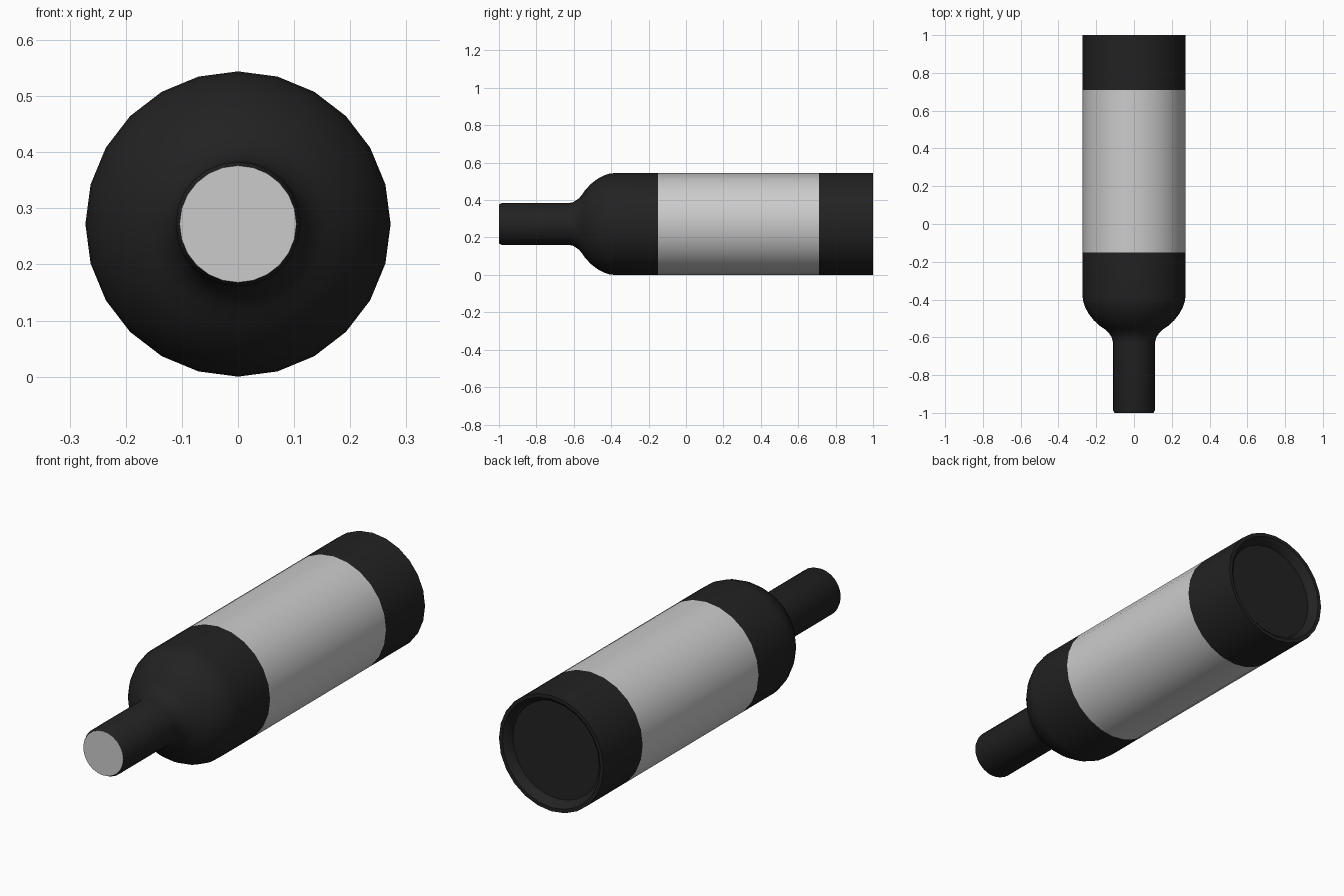
import bpy, bmesh, math

if "Cube" in bpy.data.objects:
    bpy.data.objects.remove(bpy.data.objects["Cube"])

SIDES = 24
R = 0.272      # body radius, also the height of the axis
NECK = 0.111


def material(name, value):
    m = bpy.data.materials.new(name)
    m.diffuse_color = (value, value, value, 1)
    m.use_nodes = True
    m.node_tree.nodes["Principled BSDF"].inputs["Base Color"].default_value = m.diffuse_color
    return m


def lathe(name, profile, mat=None):
    """Spin (radius, y) points, ordered front to back, around the bottle axis."""
    bm = bmesh.new()
    rings = []
    for r, y in profile:
        if r == 0:
            rings.append([bm.verts.new((0, y, R))] * SIDES)
            continue
        angles = [2 * math.pi * i / SIDES for i in range(SIDES)]
        rings.append([bm.verts.new((r * math.cos(a), y, R + r * math.sin(a))) for a in angles])
    for a, b in zip(rings, rings[1:]):
        for i in range(SIDES):
            j = (i + 1) % SIDES
            bm.faces.new(dict.fromkeys((a[i], b[i], b[j], a[j])))
    mesh = bpy.data.meshes.new(name)
    bm.to_mesh(mesh)
    bm.free()
    ob = bpy.data.objects.new(name, mesh)
    bpy.context.collection.objects.link(ob)
    if mat:
        mesh.materials.append(mat)
    bpy.ops.object.select_all(action='DESELECT')
    ob.select_set(True)
    bpy.context.view_layer.objects.active = ob
    bpy.ops.object.shade_smooth_by_angle(angle=math.radians(40))
    return ob


glass = material("dark_glass", 0.016)

# Grey mouth disc
lathe("mouth_cap", [(0, -1.0), (0.104, -1.0)])

# Neck, shoulder and front part of the body
lathe("neck_and_shoulder", [
    (0.104, -1.0), (NECK, -0.985), (NECK, -0.63), (0.117, -0.602),
    (0.135, -0.575), (0.155, -0.557), (0.18, -0.54), (0.213, -0.51),
    (0.24, -0.475), (0.259, -0.44), (0.269, -0.41), (R, -0.385), (R, -0.15)], glass)

# Label band
lathe("label", [(R, -0.15), (R, 0.71)])

# Base with recessed bottom
lathe("base", [(R, 0.71), (R, 1.0), (0.255, 1.0), (0.238, 0.985),
               (0.228, 0.96), (0, 0.96)], glass)
